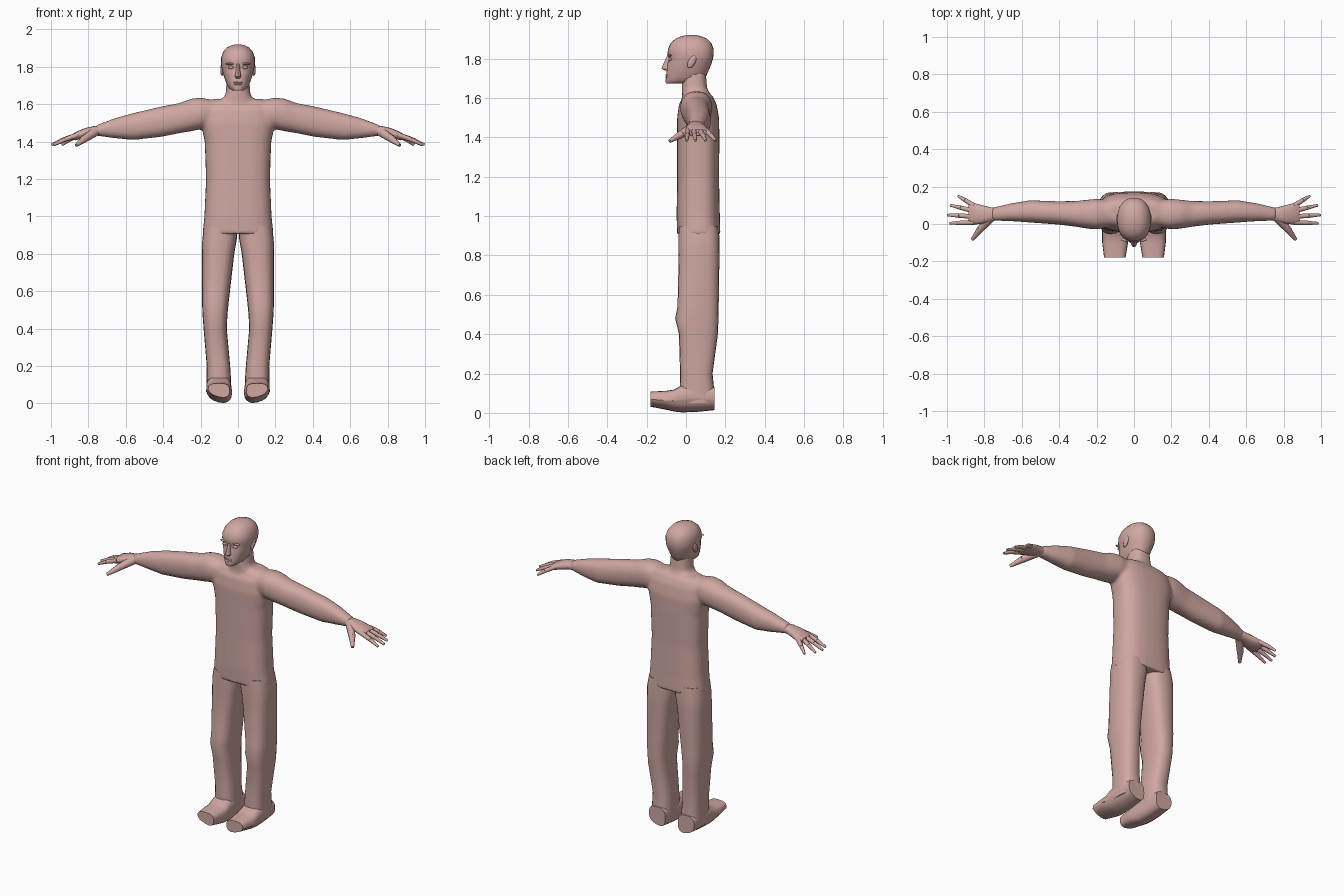
import bpy, bmesh, math
from mathutils import Vector

old = bpy.data.objects.get("Cube")
if old:
    bpy.data.objects.remove(old, do_unlink=True)

skin = bpy.data.materials.new("skin pink")
skin.use_nodes = True
tone = (0.63, 0.39, 0.36, 1)
skin.diffuse_color = tone
skin.node_tree.nodes["Principled BSDF"].inputs["Base Color"].default_value = tone


def rounded(value, power):
    return math.copysign(abs(value) ** (2 / power), value)


def loft(bm, axis, rings, power=2.4, sides=20, flip=1):
    """Skin rounded sections: each is position, then low/high on the other two axes."""
    others = [i for i in range(3) if i != axis]
    loops = []
    for place, lo_a, hi_a, lo_b, hi_b in rings:
        loop = []
        for s in range(sides):
            t = math.tau * s / sides
            p = Vector()
            p[axis] = place
            p[others[0]] = (lo_a + hi_a) / 2 + (hi_a - lo_a) / 2 * rounded(math.cos(t), power)
            p[others[1]] = (lo_b + hi_b) / 2 + (hi_b - lo_b) / 2 * rounded(math.sin(t), power)
            p.x *= flip
            loop.append(bm.verts.new(p))
        loops.append(loop)
    for low, high in zip(loops, loops[1:]):
        for s in range(sides):
            n = (s + 1) % sides
            bm.faces.new((low[s], low[n], high[n], high[s]))
    bm.faces.new(loops[0])
    bm.faces.new(loops[-1])


def upright(rows):
    """Turn (height, half width, front, back) rows into centred sections."""
    return [(z, -w, w, front, back) for z, w, front, back in rows]


def tube(bm, points, radii):
    """Tapered limb through points."""
    for a, b, ra, rb in zip(points, points[1:], radii, radii[1:]):
        a, b = Vector(a), Vector(b)
        spin = (b - a).to_track_quat('Z', 'Y').to_matrix().to_4x4()
        spin.translation = (a + b) / 2
        bmesh.ops.create_cone(bm, cap_ends=True, segments=10, radius1=ra, radius2=rb,
                              depth=(b - a).length, matrix=spin)


def ball(bm, centre, size):
    made = bmesh.ops.create_uvsphere(bm, u_segments=14, v_segments=8, radius=1)
    for v in made["verts"]:
        v.co = Vector(centre) + v.co * Vector(size)


def finish(name, bm, mirror=False, angle=40):
    bmesh.ops.recalc_face_normals(bm, faces=bm.faces)
    mesh = bpy.data.meshes.new(name)
    bm.to_mesh(mesh)
    bm.free()
    mesh.materials.append(skin)
    obj = bpy.data.objects.new(name, mesh)
    bpy.context.collection.objects.link(obj)
    bpy.ops.object.select_all(action='DESELECT')
    obj.select_set(True)
    bpy.context.view_layer.objects.active = obj
    bpy.ops.object.shade_smooth_by_angle(angle=math.radians(angle))
    if mirror:
        mod = obj.modifiers.new("Mirror", 'MIRROR')
        mod.use_mirror_merge = False
    return obj


# Torso, neck and arms, fused into one soft surface
bm = bmesh.new()
loft(bm, 2, upright([
    (0.905, 0.19, -0.045, 0.175), (1.0, 0.18, -0.048, 0.172), (1.2, 0.171, -0.045, 0.168),
    (1.4, 0.178, -0.045, 0.17), (1.5, 0.2, -0.045, 0.168), (1.57, 0.19, -0.035, 0.155),
    (1.61, 0.17, -0.01, 0.135), (1.628, 0.13, 0.01, 0.115)]), 2.7, 28)
loft(bm, 2, upright([
    (1.55, 0.11, -0.025, 0.13), (1.62, 0.09, -0.02, 0.12),
    (1.65, 0.067, -0.022, 0.108), (1.74, 0.06, -0.02, 0.1)]))
arm = [(0.05, 0, 0.12, 1.5, 1.61), (0.2, -0.03, 0.135, 1.465, 1.635),
       (0.25, -0.025, 0.13, 1.455, 1.63), (0.31, -0.015, 0.123, 1.445, 1.607),
       (0.41, -0.003, 0.122, 1.425, 1.588), (0.56, 0.008, 0.127, 1.408, 1.553),
       (0.66, 0.015, 0.11, 1.418, 1.525), (0.76, 0.018, 0.087, 1.432, 1.487)]
for side in (1, -1):
    loft(bm, 0, arm, 2.3, 20, side)
body = finish("torso_and_arms", bm)
fuse = body.modifiers.new("Fuse", 'REMESH')
fuse.mode = 'VOXEL'
fuse.voxel_size = 0.009
fuse.use_smooth_shade = True
relax = body.modifiers.new("Relax", 'SMOOTH')
relax.factor = 0.5
relax.iterations = 8

# Hands with four fingers and a thumb
bm = bmesh.new()
loft(bm, 0, [(0.735, 0.02, 0.086, 1.433, 1.484), (0.77, 0.012, 0.09, 1.43, 1.483),
             (0.82, 0, 0.103, 1.42, 1.472), (0.87, -0.004, 0.115, 1.407, 1.45),
             (0.885, 0.005, 0.108, 1.41, 1.44)], 2.3, 16)
finish("palms", bm, True)

bm = bmesh.new()
for root, tip, reach in ((0.009, 0.004, 0.985), (0.04, 0.048, 0.997),
                         (0.07, 0.1, 0.982), (0.098, 0.15, 0.94)):
    knuckle = Vector((0.855, root, 1.436))
    end = Vector((reach, tip, 1.383))
    middle = knuckle.lerp(end, 0.55) + Vector((0, 0, 0.004))
    tube(bm, [knuckle, middle, end], [0.014, 0.012, 0.007])
finish("fingers", bm, True)

bm = bmesh.new()
tube(bm, [(0.765, 0.035, 1.452), (0.82, -0.025, 1.415), (0.865, -0.083, 1.38)],
     [0.026, 0.02, 0.009])
finish("thumbs", bm, True)

# Legs
bm = bmesh.new()
loft(bm, 2, [
    (0.05, 0.04, 0.165, -0.03, 0.143), (0.12, 0.037, 0.168, -0.032, 0.143),
    (0.2, 0.042, 0.167, -0.03, 0.135), (0.4, 0.06, 0.184, -0.036, 0.162),
    (0.48, 0.056, 0.19, -0.055, 0.165), (0.54, 0.05, 0.192, -0.043, 0.166),
    (0.8, 0.02, 0.192, -0.037, 0.17), (0.88, 0.006, 0.191, -0.038, 0.171),
    (0.95, 0.004, 0.18, -0.036, 0.165)], 2.7, 20)
finish("legs", bm, True, 50)

# Feet, the soles rising toward the outer edge
bm = bmesh.new()
loft(bm, 1, [
    (-0.18, 0.045, 0.16, 0.03, 0.108), (-0.1, 0.032, 0.17, 0.014, 0.112),
    (-0.06, 0.032, 0.17, 0.005, 0.118), (-0.02, 0.035, 0.17, 0, 0.142),
    (0.06, 0.038, 0.168, 0.003, 0.15), (0.146, 0.045, 0.16, 0.012, 0.13)], 3, 20)
for v in bm.verts:
    if v.co.z < 0.06:
        v.co.z += max(0, v.co.x - 0.085) * 0.3
finish("feet", bm, True)

# Head
bm = bmesh.new()
loft(bm, 2, upright([
    (1.672, 0.03, -0.1, 0), (1.685, 0.047, -0.105, 0.07), (1.705, 0.06, -0.102, 0.1),
    (1.74, 0.073, -0.098, 0.115), (1.775, 0.083, -0.094, 0.13), (1.8, 0.089, -0.086, 0.137),
    (1.818, 0.091, -0.095, 0.14), (1.85, 0.09, -0.091, 0.14), (1.88, 0.079, -0.077, 0.128),
    (1.902, 0.06, -0.052, 0.105), (1.915, 0.036, -0.018, 0.072),
    (1.92, 0.012, 0.015, 0.042)]), 2.25, 28)
finish("head", bm, False, 60)

bm = bmesh.new()
loft(bm, 2, upright([
    (1.738, 0.012, -0.105, -0.07), (1.748, 0.017, -0.124, -0.07),
    (1.765, 0.013, -0.119, -0.07), (1.815, 0.008, -0.096, -0.07)]), 2, 12)
finish("nose", bm)

bm = bmesh.new()
ball(bm, (0, -0.094, 1.716), (0.026, 0.011, 0.005))
ball(bm, (0, -0.095, 1.706), (0.022, 0.011, 0.005))
finish("lips", bm)

bm = bmesh.new()
ball(bm, (0.038, -0.081, 1.796), (0.016, 0.009, 0.008))
finish("eyes", bm, True)

bm = bmesh.new()
ball(bm, (0.04, -0.083, 1.816), (0.028, 0.011, 0.006))
finish("brows", bm, True)

bm = bmesh.new()
ball(bm, (0.085, 0.03, 1.785), (0.01, 0.02, 0.034))
for v in bm.verts:
    v.co.y += (v.co.z - 1.785) * 0.35
finish("ears", bm, True)
